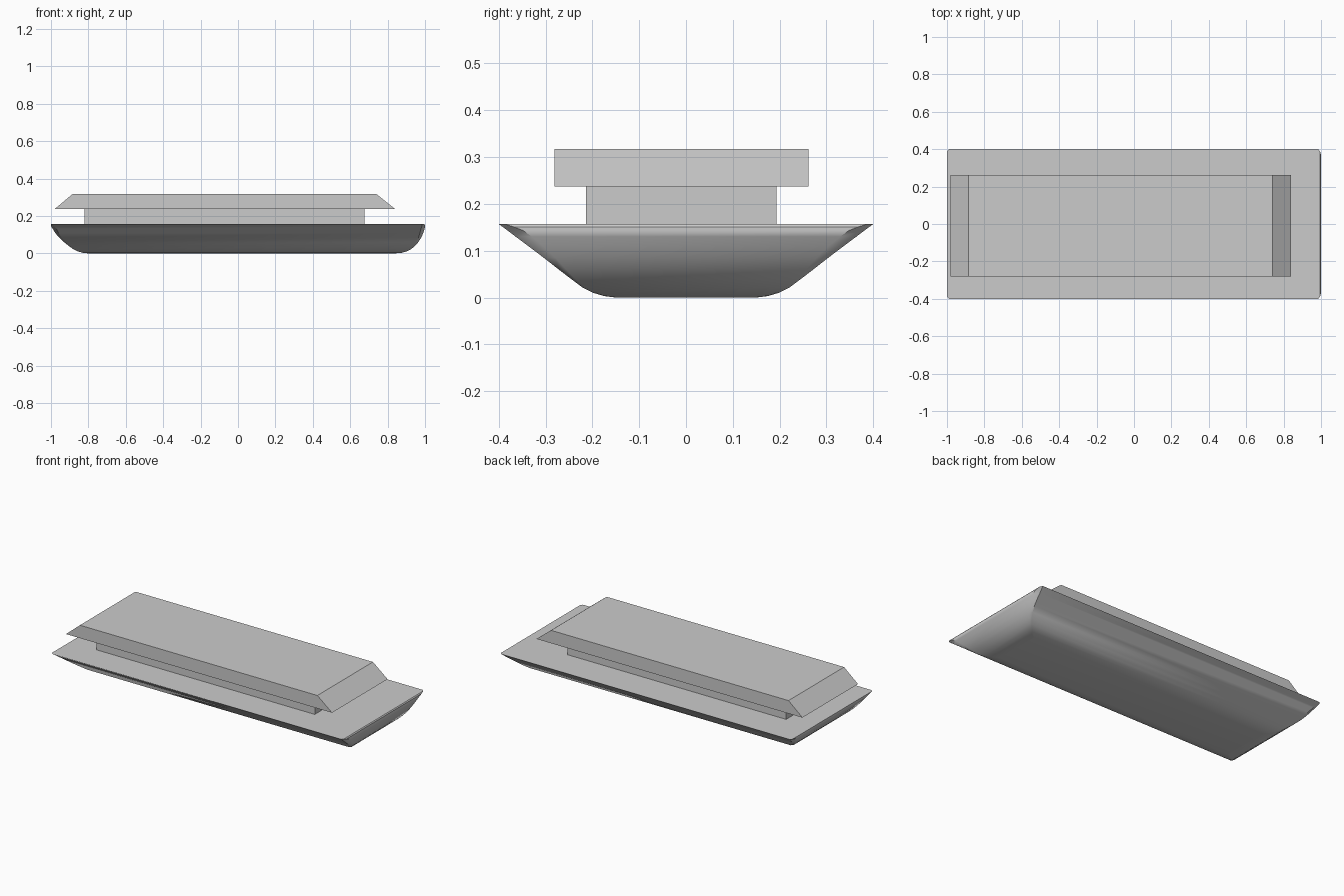
import bpy
import bmesh
from math import radians

cube = bpy.data.objects.get("Cube")
if cube:
    bpy.data.objects.remove(cube, do_unlink=True)

grey = bpy.data.materials.new("light_grey")
grey.use_nodes = True
colour = (0.6, 0.6, 0.6, 1)
grey.diffuse_color = colour
grey.node_tree.nodes["Principled BSDF"].inputs["Base Color"].default_value = colour


def loft(name, rings):
    """Stack closed rings of points into a capped solid."""
    bm = bmesh.new()
    loops = [[bm.verts.new(p) for p in ring] for ring in rings]
    for low, high in zip(loops, loops[1:]):
        for i in range(len(low)):
            j = (i + 1) % len(low)
            bm.faces.new((low[i], low[j], high[j], high[i]))
    bm.faces.new(loops[0][::-1])
    bm.faces.new(loops[-1])
    bmesh.ops.recalc_face_normals(bm, faces=bm.faces)
    mesh = bpy.data.meshes.new(name)
    bm.to_mesh(mesh)
    bm.free()
    mesh.materials.append(grey)
    obj = bpy.data.objects.new(name, mesh)
    bpy.context.collection.objects.link(obj)
    return obj


def rectangle(left, right, front, back, z):
    return [(left, front, z), (right, front, z), (right, back, z), (left, back, z)]


def hull_ring(z, left, right, half, cut_x, cut_y):
    """Plan section of the hull with trimmed corners."""
    near = half - cut_y
    return [(left + cut_x, -half, z), (right - cut_x, -half, z),
            (right, -near, z), (right, near, z),
            (right - cut_x, half, z), (left + cut_x, half, z),
            (left, near, z), (left, -near, z)]


# Hull: height, left end, right end, half width, corner trim in x and y
sections = [
    (0, -.8, .84, .15, .005, .004),
    (.003, -.83, .875, .175, .005, .004),
    (.01, -.855, .9, .198, .006, .005),
    (.022, -.88, .925, .222, .008, .006),
    (.04, -.905, .946, .246, .01, .009),
    (.06, -.93, .964, .272, .012, .016),
    (.085, -.957, .98, .304, .015, .025),
    (.11, -.978, .991, .337, .018, .032),
    (.13, -.99, .997, .364, .019, .035),
    (.143, -.998, 1, .381, .018, .033),
    (.151, -1, 1, .392, .015, .024),
    (.157, -1, .995, .4, .01, .012),
]
hull = loft("hull", [hull_ring(*row) for row in sections])

# Cabin and overhanging roof with sloped ends
loft("cabin", [rectangle(-.82, .675, -.214, .193, z) for z in (.15, .237)])
loft("roof", [rectangle(-.98, .84, -.281, .262, .237),
              rectangle(-.885, .74, -.281, .262, .317)])

bpy.ops.object.select_all(action="DESELECT")
hull.select_set(True)
bpy.context.view_layer.objects.active = hull
bpy.ops.object.shade_smooth_by_angle(angle=radians(35))
